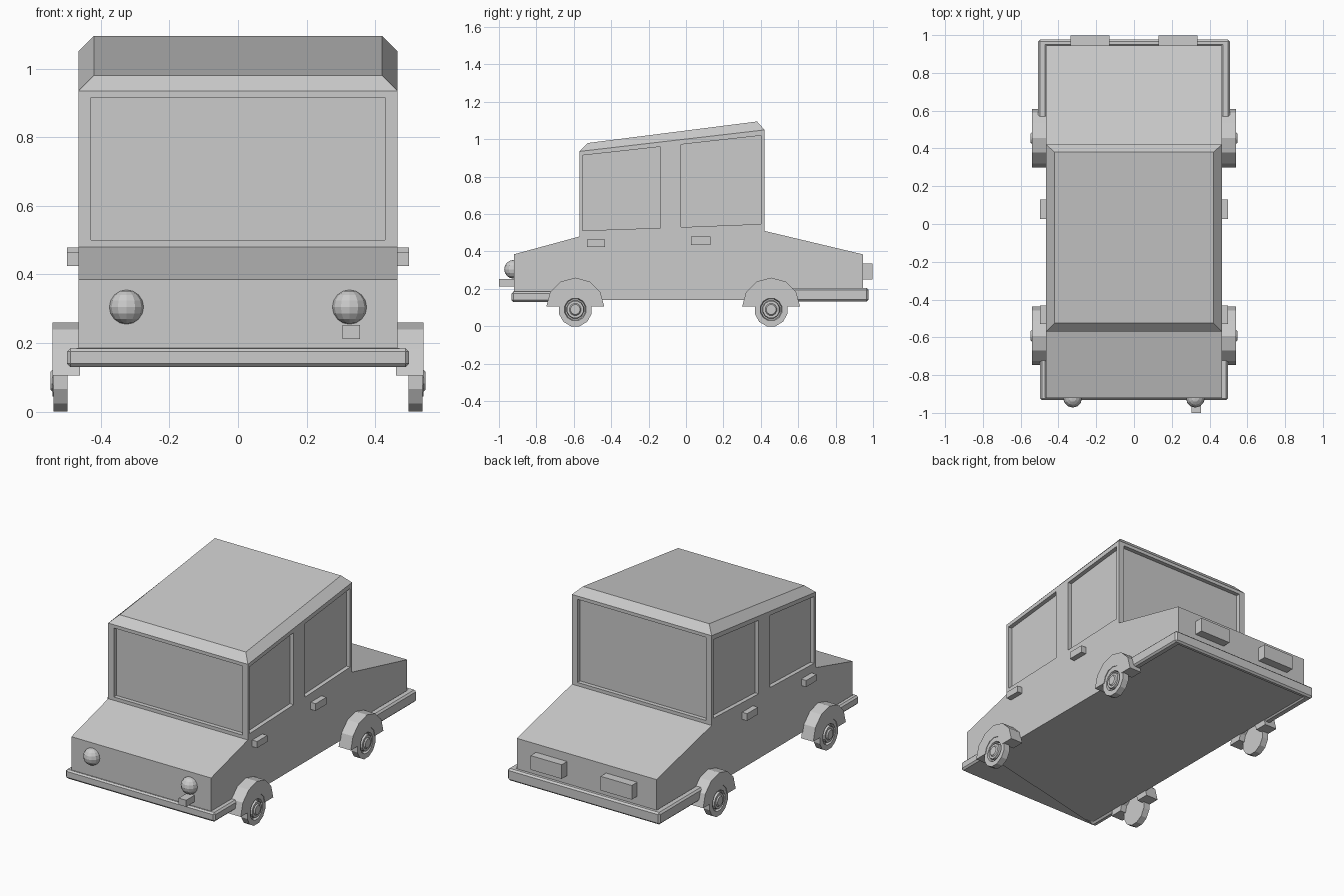
import bpy, bmesh
from math import cos, sin, pi

if "Cube" in bpy.data.objects:
    bpy.data.objects.remove(bpy.data.objects["Cube"])


def finish(name, bm, mirror=False):
    bmesh.ops.recalc_face_normals(bm, faces=bm.faces)
    me = bpy.data.meshes.new(name)
    bm.to_mesh(me)
    bm.free()
    ob = bpy.data.objects.new(name, me)
    bpy.context.collection.objects.link(ob)
    if mirror:
        ob.modifiers.new("Mirror", 'MIRROR')
    return ob


def loft(bm, rings):
    """Closed skin through rings with equal point counts."""
    vs = [[bm.verts.new(p) for p in r] for r in rings]
    n = len(vs[0])
    for a, b in zip(vs, vs[1:]):
        for i in range(n):
            j = (i + 1) % n
            bm.faces.new((a[i], a[j], b[j], b[i]))
    bm.faces.new(vs[0])
    bm.faces.new(vs[-1])


def prism(bm, profile, x0, x1):
    """Extrude a (y, z) profile along x."""
    loft(bm, [[(x, y, z) for y, z in profile] for x in (x0, x1)])


def rect(y0, y1, z0, z1):
    return [(y0, z0), (y1, z0), (y1, z1), (y0, z1)]


def part(name, profile, x0, x1, mirror=False):
    bm = bmesh.new()
    prism(bm, profile, x0, x1)
    return finish(name, bm, mirror)


# Lower body
W = 0.465
part("body", [(-0.92, 0.14), (-0.92, 0.385), (-0.57, 0.48), (0.42, 0.51),
              (0.945, 0.385), (0.945, 0.14)], -W, W)


# Cabin with chamfered sloping roof
def level(w, y0, z0, y1, z1):
    return [(-w, y0, z0), (w, y0, z0), (w, y1, z1), (-w, y1, z1)]


bm = bmesh.new()
loft(bm, [level(W, -0.57, 0.48, 0.42, 0.51), level(W, -0.57, 0.935, 0.42, 1.05),
          level(0.42, -0.525, 0.98, 0.38, 1.095)])
cabin = finish("cabin", bm)

# Window recesses
bm = bmesh.new()
windows = [[(-0.553, 0.512), (-0.135, 0.526), (-0.135, 0.96), (-0.553, 0.914)],
           [(-0.027, 0.53), (0.402, 0.547), (0.402, 1.02), (-0.027, 0.972)]]
for win in windows:
    prism(bm, win, 0.44, 0.6)
    prism(bm, win, -0.6, -0.44)
prism(bm, rect(-0.7, -0.545, 0.5, 0.915), -0.428, 0.428)
prism(bm, rect(0.395, 0.6, 0.53, 1.03), -0.428, 0.428)
cutter = finish("window_cutter", bm)
cutter.hide_render = True
cutter.hide_viewport = True
cut = cabin.modifiers.new("Windows", 'BOOLEAN')
cut.operation = 'DIFFERENCE'
cut.solver = 'EXACT'
cut.object = cutter


# Wrap-around bumpers
def bumper(name, yend, ybody, ytip, w, z0, z1):
    outline = [(-w, yend), (-w, ytip), (w, ytip), (w, yend),
               (W - 0.005, yend), (W - 0.005, ybody), (0.005 - W, ybody), (0.005 - W, yend)]
    bm = bmesh.new()
    loft(bm, [[(x, y, z) for x, y in outline] for z in (z0, z1)])
    ob = finish(name, bm)
    bev = ob.modifiers.new("Bevel", 'BEVEL')
    bev.width = 0.01
    bev.segments = 1


bumper("front_bumper", -0.69, -0.915, -0.933, 0.498, 0.13, 0.185)
bumper("rear_bumper", 0.56, 0.94, 0.976, 0.507, 0.132, 0.204)

# Wheels and half-ring fenders
N = 12
TIRE = [(0.497, 0.05), (0.497, 0.09), (0.537, 0.09), (0.537, 0.06), (0.522, 0.055),
        (0.522, 0.048), (0.54, 0.045), (0.54, 0.032), (0.547, 0.026)]
for label, yc in (("front", -0.592), ("rear", 0.455)):
    bm = bmesh.new()
    loft(bm, [[(x, yc + r * cos(2 * pi * (i + 0.5) / N), 0.09 + r * sin(2 * pi * (i + 0.5) / N) / cos(pi / N))
               for i in range(N)] for x, r in TIRE])
    finish(label + "_wheel", bm, True)
    arc = [pi * i / 6 for i in range(7)]
    ring = [(yc + 0.155 * cos(a), 0.105 + 0.155 * sin(a)) for a in arc]
    ring += [(yc + 0.075 * cos(a), 0.105 + 0.075 * sin(a)) for a in reversed(arc)]
    part(label + "_fender", ring, 0.46, 0.541, True)

# Door handles
part("front_door_handle", rect(-0.53, -0.432, 0.425, 0.464), 0.45, 0.498, True)
part("rear_door_handle", rect(0.027, 0.13, 0.436, 0.479), 0.45, 0.498, True)

# Lights and front peg
part("tail_light", rect(0.93, 0.997, 0.25, 0.335), 0.13, 0.337, True)
part("front_peg", rect(-1.0, -0.91, 0.212, 0.252), 0.305, 0.355)
bm = bmesh.new()
bmesh.ops.create_uvsphere(bm, u_segments=12, v_segments=8, radius=0.05)
bmesh.ops.translate(bm, verts=bm.verts, vec=(0.325, -0.922, 0.305))
finish("headlight", bm, True)
